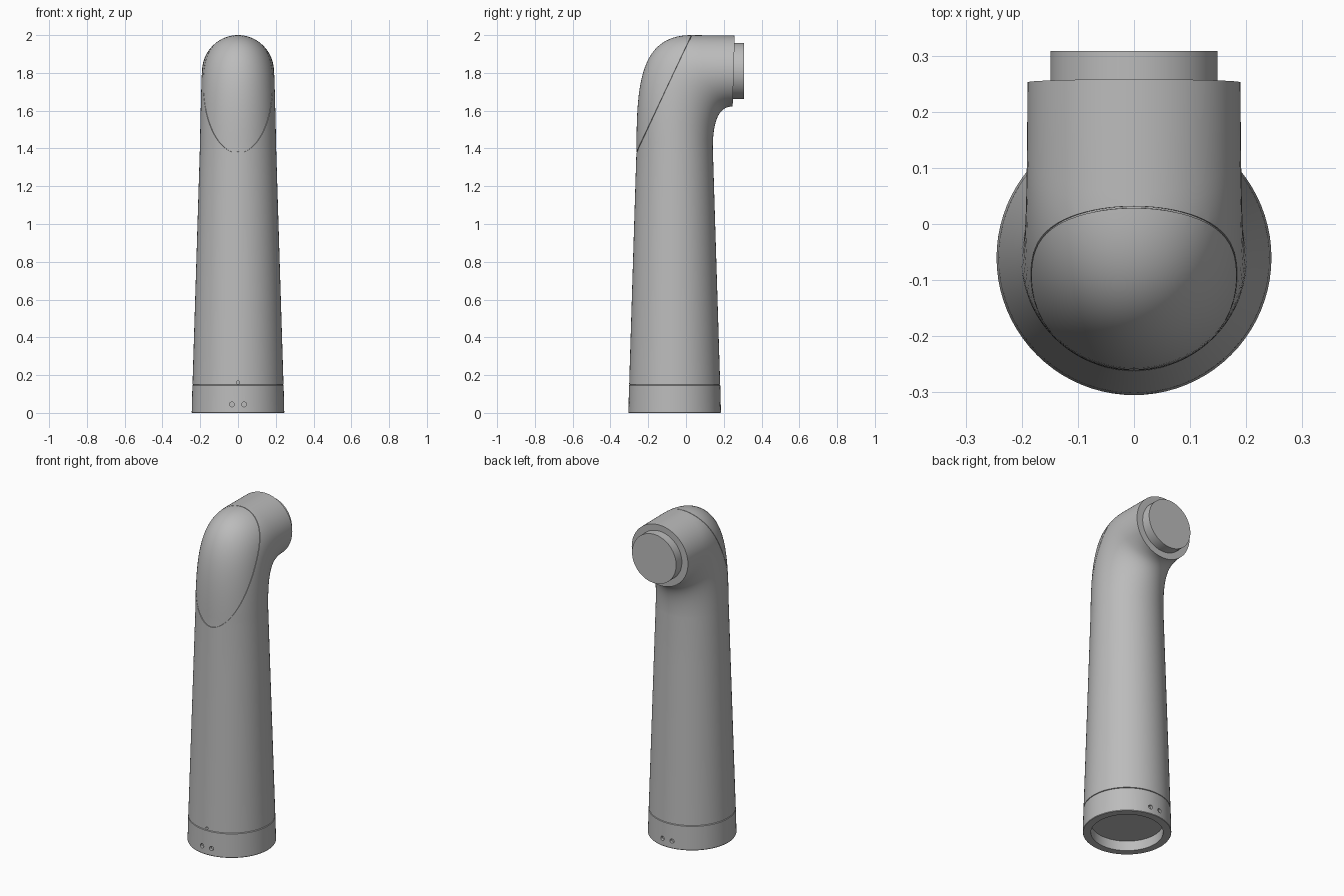
import bpy, bmesh, math
from mathutils import Vector

cube = bpy.data.objects.get("Cube")
if cube:
    bpy.data.objects.remove(cube, do_unlink=True)

SEG = 80
AXIS_Y = -0.06

grey = bpy.data.materials.new("neutral grey")
grey.use_nodes = True
grey.diffuse_color = (0.5, 0.5, 0.5, 1)
grey.node_tree.nodes["Principled BSDF"].inputs["Base Color"].default_value = (0.5, 0.5, 0.5, 1)


def add_object(name, bm):
    bmesh.ops.recalc_face_normals(bm, faces=bm.faces)
    mesh = bpy.data.meshes.new(name)
    bm.to_mesh(mesh)
    bm.free()
    mesh.materials.append(grey)
    obj = bpy.data.objects.new(name, mesh)
    bpy.context.collection.objects.link(obj)
    return obj


def loft(sections):
    """Skin closed rings given as (front point, back point, half width) in the yz plane."""
    bm = bmesh.new()
    rings = []
    for front, back, width in sections:
        mid, arm = (front + back) / 2, (front - back) / 2
        angles = [math.tau * i / SEG for i in range(SEG)]
        rings.append([bm.verts.new(mid + arm * math.cos(a) + Vector((width * math.sin(a), 0, 0)))
                      for a in angles])
    for low, high in zip(rings, rings[1:]):
        for i in range(SEG):
            j = (i + 1) % SEG
            bm.faces.new((low[i], low[j], high[j], high[i]))
    bm.faces.new(rings[0])
    bm.faces.new(rings[-1])
    return bm


def level(z, r):
    return Vector((0, AXIS_Y - r, z)), Vector((0, AXIS_Y + r, z)), r


def bezier(points, t):
    pts = [Vector((0, y, z)) for y, z in points]
    while len(pts) > 1:
        pts = [a.lerp(b, t) for a, b in zip(pts, pts[1:])]
    return pts[0]


def bend(s):
    """Elbow section at s from 0 (top of the stem) to 1 (open end)."""
    if s < 0.75:
        outer = bezier([(-0.262, 1.4), (-0.262, 1.75), (-0.24, 2.0), (0.03, 2.0)], s / 0.75)
    else:
        outer = bezier([(0.03, 2.0), (0.258, 1.997)], (s - 0.75) * 4)
    inner = bezier([(0.142, 1.4), (0.142, 1.56), (0.18, 1.622), (0.247, 1.622)], s)
    return outer, inner, 0.202 - 0.012 * math.sin(s * math.pi / 2)


def drill(obj, holes, radius):
    """Cut shallow round holes running along y."""
    for x, y, z in holes:
        bpy.ops.mesh.primitive_cylinder_add(vertices=20, radius=radius, depth=0.04,
                                            location=(x, y, z), rotation=(math.pi / 2, 0, 0))
        cutter = bpy.context.object
        cutter.hide_render = True
        mod = obj.modifiers.new("hole", 'BOOLEAN')
        mod.object, mod.solver = cutter, 'EXACT'
        bpy.context.view_layer.objects.active = obj
        bpy.ops.object.modifier_apply(modifier=mod.name)
        bpy.data.objects.remove(cutter, do_unlink=True)


# Tapered stem and elbow
stem = [level(0.149, 0.236), level(0.151, 0.241), level(0.18, 0.24)]
stem += [level(z, 0.24 + (0.202 - 0.24) * (z - 0.18) / 1.22) for z in (0.5, 0.8, 1.1)]
bm = loft(stem + [bend(i / 36) for i in range(37)])

# Slanted seam groove around the front cap
normal = Vector((0, -0.62, 0.292)).normalized()
origin = Vector((0, -0.262, 1.38))
for side in (-1, 1):
    bmesh.ops.bisect_plane(bm, geom=bm.verts[:] + bm.edges[:] + bm.faces[:], dist=0.0002,
                           plane_co=origin + normal * 0.0015 * side, plane_no=normal)
bmesh.ops.recalc_face_normals(bm, faces=bm.faces)
strip = [f for f in bm.faces
         if abs((f.calc_center_median() - origin).dot(normal)) < 0.0014]
bmesh.ops.inset_region(bm, faces=strip, thickness=0.0003, depth=-0.004, use_even_offset=False)
body = add_object("body_and_elbow", bm)
drill(body, [(0, -0.3, 0.161)], 0.008)

# Base collar with a recessed underside
collar = add_object("base_collar", loft([
    level(0.06, 0.2), level(0, 0.2), level(0, 0.243), level(0.003, 0.245),
    level(0.146, 0.2415), level(0.149, 0.237)]))
drill(collar, [(x, AXIS_Y + side * 0.245, 0.045) for x in (-0.032, 0.032) for side in (-1, 1)], 0.013)

# Round spigot at the open end
bpy.ops.mesh.primitive_cylinder_add(vertices=SEG, radius=0.149, depth=0.09,
                                    location=(0, 0.263, 1.81), rotation=(math.pi / 2, 0, 0))
spigot = bpy.context.object
spigot.name = "end_spigot"
spigot.data.materials.append(grey)

# Smooth shading with crisp edges
bpy.ops.object.select_all(action='DESELECT')
for obj in (body, collar, spigot):
    obj.select_set(True)
bpy.context.view_layer.objects.active = body
bpy.ops.object.shade_smooth_by_angle(angle=math.radians(30))
